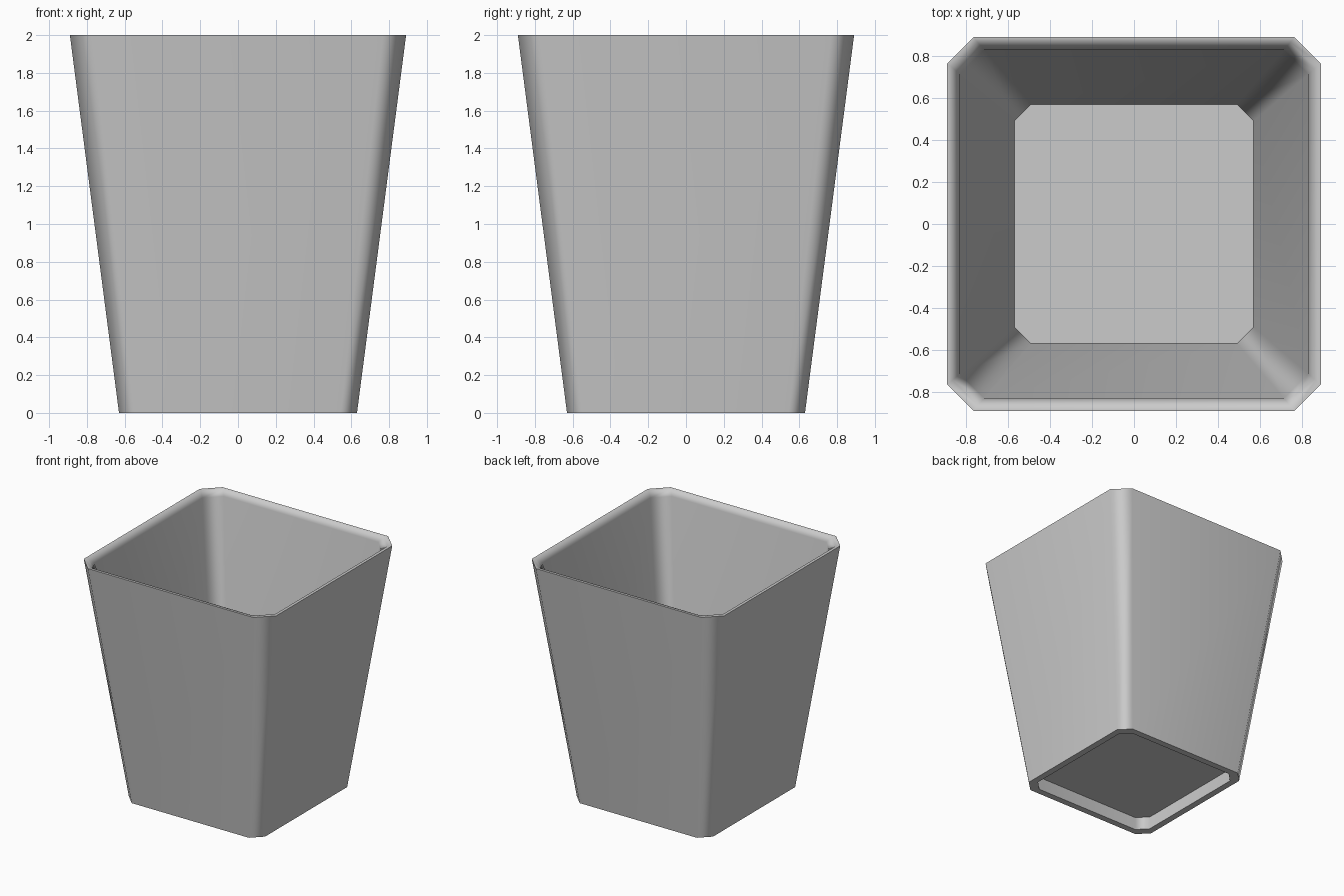
import bpy
import bmesh
import math

cube = bpy.data.objects.get("Cube")
if cube:
    bpy.data.objects.remove(cube, do_unlink=True)

# Single plain grey plastic
grey = bpy.data.materials.new("plain_grey")
grey.use_nodes = True
colour = (0.6, 0.6, 0.6, 1.0)
grey.diffuse_color = colour
grey.node_tree.nodes["Principled BSDF"].inputs["Base Color"].default_value = colour


def octagon(bm, half, z):
    """Ring of a square with cut corners."""
    c = half * 0.86
    pts = [(c, -half), (half, -c), (half, c), (c, half),
           (-c, half), (-half, c), (-half, -c), (-c, -half)]
    return [bm.verts.new((x, y, z)) for x, y in pts]


# Wall section: recessed underside, foot, outside, rim, inside, floor
section = [(0.59, 0.12), (0.575, 0.0), (0.63, 0.0), (0.89, 2.0),
           (0.865, 2.0), (0.83, 1.96), (0.57, 0.15)]

bm = bmesh.new()
rings = [octagon(bm, half, z) for half, z in section]
for lower, upper in zip(rings, rings[1:]):
    for i in range(8):
        j = (i + 1) % 8
        bm.faces.new((lower[i], lower[j], upper[j], upper[i]))
bm.faces.new(rings[0])
bm.faces.new(rings[-1])
bmesh.ops.recalc_face_normals(bm, faces=bm.faces)

mesh = bpy.data.meshes.new("tapered_bin")
bm.to_mesh(mesh)
bm.free()
mesh.materials.append(grey)
tapered_bin = bpy.data.objects.new("tapered_bin", mesh)
bpy.context.collection.objects.link(tapered_bin)

# Soft corners, crisp rim and floor edges
bpy.ops.object.select_all(action='DESELECT')
tapered_bin.select_set(True)
bpy.context.view_layer.objects.active = tapered_bin
bpy.ops.object.shade_smooth_by_angle(angle=math.radians(60))
weighted = tapered_bin.modifiers.new("soft_corners", 'WEIGHTED_NORMAL')
weighted.keep_sharp = True
